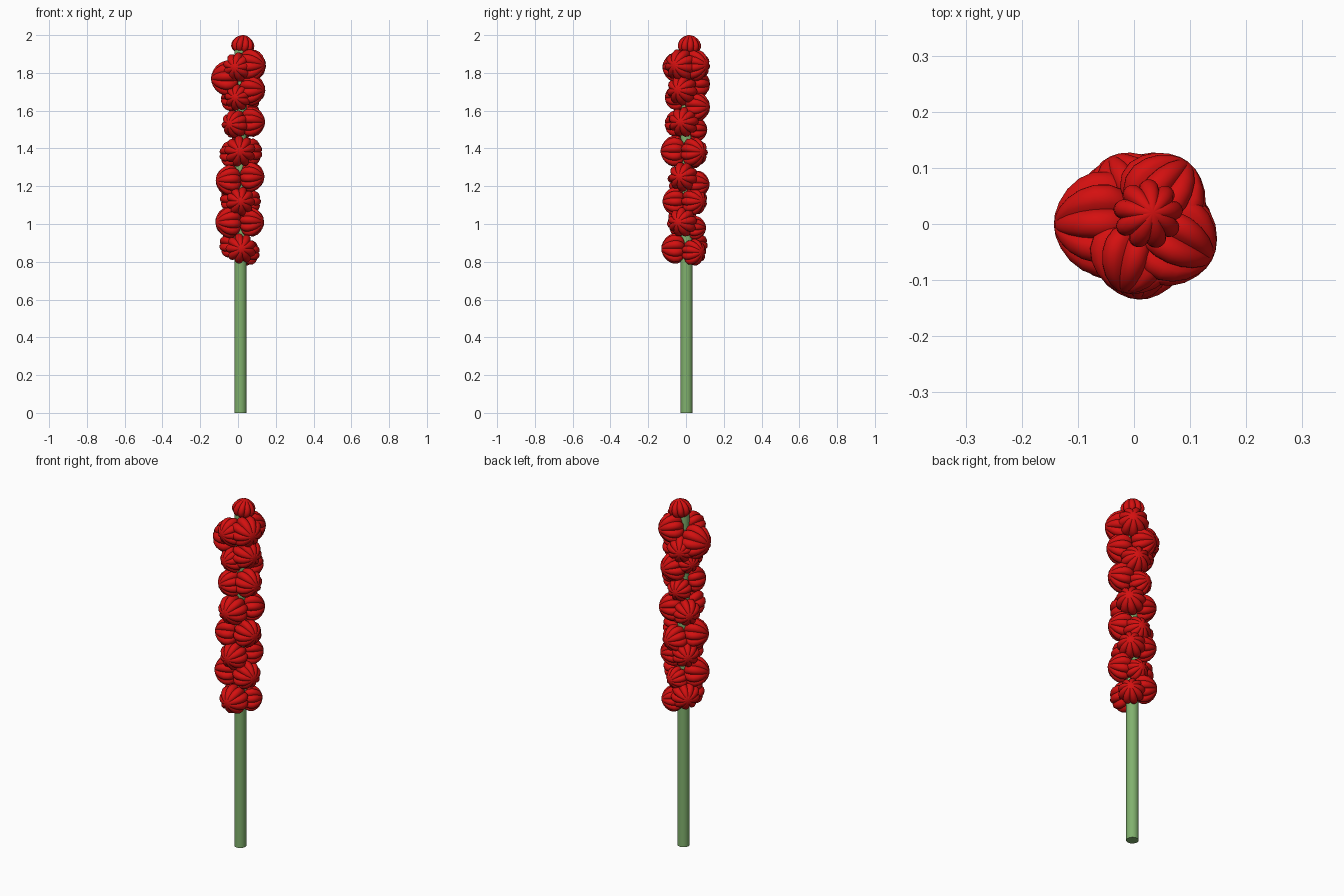
import bpy, bmesh, math
from mathutils import Vector, Matrix

if "Cube" in bpy.data.objects:
    bpy.data.objects.remove(bpy.data.objects["Cube"])

def material(name, rgb):
    m = bpy.data.materials.new(name)
    m.diffuse_color = (*rgb, 1)
    m.use_nodes = True
    m.node_tree.nodes["Principled BSDF"].inputs["Base Color"].default_value = m.diffuse_color
    return m

red = material("petal red", (0.66, 0.005, 0.005))
green = material("stem green", (0.22, 0.44, 0.155))
CX, CY = 0.013, 0.003          # stem axis

# Stem
bpy.ops.mesh.primitive_cylinder_add(vertices=32, radius=0.032, depth=1.92, location=(CX, CY, 0.96))
stem = bpy.context.object
stem.name = "stem"
stem.data.materials.append(green)
bpy.ops.object.shade_smooth_by_angle(angle=math.radians(40))

# One blossom: ribbed dome along +z with creases between its petals
PROFILE = [(0.012, 0.018), (0.012, 0.045), (0.025, 0.065), (0.045, 0.076), (0.068, 0.077),
           (0.09, 0.068), (0.108, 0.053), (0.121, 0.034), (0.128, 0.016)]
PETALS, STEPS = 9, 8

def blossom_mesh():
    bm = bmesh.new()
    n = PETALS * STEPS
    rings = []
    for h, r in PROFILE:
        ring = []
        for i in range(n):
            a = 2 * math.pi * i / n
            rib = 0.82 + 0.2 * abs(math.sin(a * PETALS / 2)) ** 0.7
            ring.append(bm.verts.new((r * rib * math.cos(a), r * rib * math.sin(a), h)))
        rings.append(ring)
    for lo, hi in zip(rings, rings[1:]):
        for i in range(n):
            j = (i + 1) % n
            bm.faces.new((lo[i], lo[j], hi[j], hi[i]))
    tip = bm.verts.new((0, 0, 0.13))
    base = bm.verts.new((0, 0, 0.012))
    for i in range(n):
        j = (i + 1) % n
        bm.faces.new((rings[-1][i], rings[-1][j], tip))
        bm.faces.new((rings[0][j], rings[0][i], base))
    me = bpy.data.meshes.new("blossom")
    bm.to_mesh(me)
    bm.free()
    me.materials.append(red)
    return me

mesh = blossom_mesh()

def blossom(axis, origin, scale=1.0, spin=0.0, name="blossom"):
    ob = bpy.data.objects.new(name, mesh)
    bpy.context.collection.objects.link(ob)
    rot = Vector(axis).to_track_quat('Z', 'Y').to_matrix().to_4x4()
    ob.matrix_world = Matrix.Translation(origin) @ rot @ Matrix.Rotation(spin, 4, 'Z') @ Matrix.Scale(scale, 4)
    return ob

# Whorls of blossoms up the stem: (azimuth, height, scale)
WHORLS = [
    (272, 0.87, 1.03), (45, 0.85, 0.9), (135, 0.89, 0.98),
    (-22, 1.01, 1.0), (202, 1.01, 1.06), (80, 0.98, 0.8),
    (270, 1.12, 0.98), (45, 1.12, 0.95), (135, 1.13, 0.95),
    (-18, 1.25, 1.0), (200, 1.23, 1.04), (75, 1.21, 0.95),
    (268, 1.385, 1.06), (42, 1.38, 1.0), (140, 1.37, 0.95),
    (-15, 1.54, 1.02), (240, 1.53, 0.95), (100, 1.5, 0.85),
    (-22, 1.71, 1.05), (255, 1.67, 0.9), (65, 1.62, 1.0), (150, 1.66, 0.85),
    (255, 1.83, 1.0), (-28, 1.84, 1.1), (182, 1.77, 1.2), (52, 1.84, 1.05), (115, 1.74, 1.0),
]
for k, (az, z, s) in enumerate(WHORLS):
    a = math.radians(az)
    blossom((math.cos(a), math.sin(a), 0), (CX, CY, z), s, 0.4 * k)

# Crown blossom, leaning slightly right
blossom((0.15, 0.05, 1), (0.018, 0.015, 1.898), 0.79, name="crown_blossom")

# Smooth petals, sharp creases
bpy.ops.object.select_all(action='DESELECT')
ob = bpy.data.objects["crown_blossom"]
ob.select_set(True)
bpy.context.view_layer.objects.active = ob
bpy.ops.object.shade_smooth_by_angle(angle=math.radians(40))
